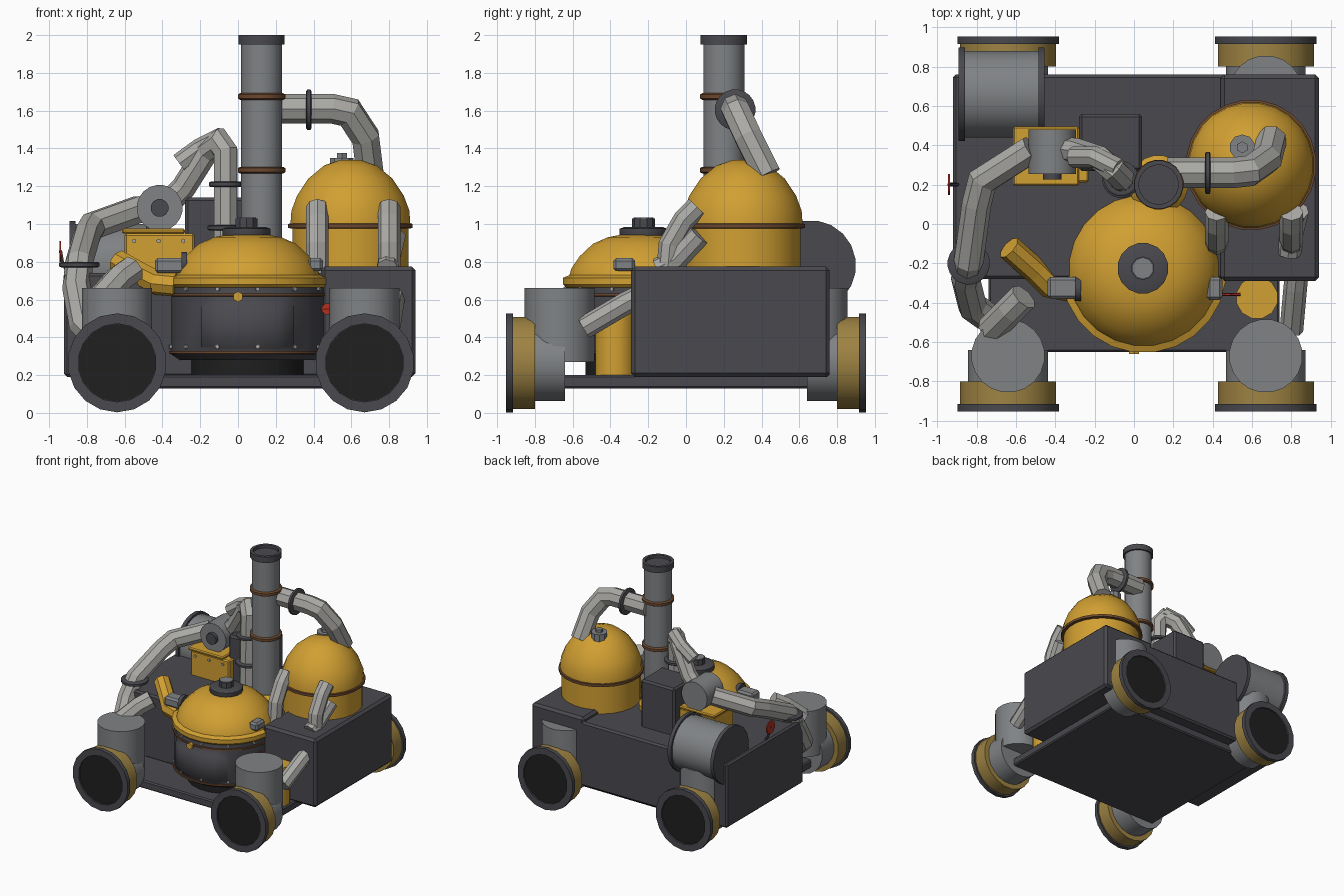
import bpy, bmesh, math
from mathutils import Vector

if "Cube" in bpy.data.objects:
    bpy.data.objects.remove(bpy.data.objects["Cube"])


def material(name, r, g, b):
    m = bpy.data.materials.new(name)
    m.diffuse_color = (r, g, b, 1)
    m.use_nodes = True
    m.node_tree.nodes["Principled BSDF"].inputs["Base Color"].default_value = m.diffuse_color
    return m


DARK = material("dark iron", 0.068, 0.066, 0.076)
BLACK = material("black rubber", 0.014, 0.014, 0.014)
GREY = material("steel grey", 0.215, 0.225, 0.235)
LIGHT = material("light pipe grey", 0.40, 0.395, 0.375)
YELLOW = material("yellow paint", 0.64, 0.35, 0.032)
BRASS = material("dull brass", 0.34, 0.225, 0.055)
COPPER = material("copper brown", 0.15, 0.065, 0.028)
RED = material("red handle", 0.45, 0.03, 0.015)


def finish(name, bm, mat, smooth=True):
    bmesh.ops.recalc_face_normals(bm, faces=bm.faces)
    me = bpy.data.meshes.new(name)
    bm.to_mesh(me)
    bm.free()
    me.materials.append(mat)
    if smooth:
        me.shade_smooth()
        me.set_sharp_from_angle(angle=math.radians(32))
    ob = bpy.data.objects.new(name, me)
    bpy.context.collection.objects.link(ob)
    return ob


def bridge(bm, a, b):
    n = len(a)
    for i in range(n):
        bm.faces.new((a[i], a[(i + 1) % n], b[(i + 1) % n], b[i]))


def lathe(name, profile, centre, mat, axis=(0, 0, 1), n=20, smooth=True):
    """Turn (radius, height) pairs around an axis, with capped ends."""
    bm = bmesh.new()
    q = Vector(axis).to_track_quat('Z', 'Y')
    rings = []
    for r, h in profile:
        rings.append([bm.verts.new(Vector(centre) + q @ Vector(
            (r * math.cos(math.tau * (i + .5) / n), r * math.sin(math.tau * (i + .5) / n), h)))
            for i in range(n)])
    for a, b in zip(rings, rings[1:]):
        bridge(bm, a, b)
    bm.faces.new(rings[0])
    bm.faces.new(rings[-1])
    return finish(name, bm, mat, smooth)


def cyl(name, centre, r, h0, h1, mat, axis=(0, 0, 1), n=20):
    return lathe(name, [(r, h0), (r, h1)], centre, mat, axis, n)


def tube(name, pts, r, mat, n=8):
    """Faceted pipe with mitred bends."""
    bm = bmesh.new()
    pts = [Vector(p) for p in pts]
    dirs = [(b - a).normalized() for a, b in zip(pts, pts[1:])]
    q = dirs[0].to_track_quat('Z', 'Y')
    ring = [bm.verts.new(pts[0] + q @ Vector((r * math.cos(math.tau * i / n), r * math.sin(math.tau * i / n), 0)))
            for i in range(n)]
    bm.faces.new(ring)
    for k, d in enumerate(dirs):
        normal = d + dirs[min(k + 1, len(dirs) - 1)]
        new = [bm.verts.new(v.co + d * ((pts[k + 1] - v.co).dot(normal) / d.dot(normal))) for v in ring]
        bridge(bm, ring, new)
        ring = new
    bm.faces.new(ring)
    return finish(name, bm, mat, False)


def box(name, lo, hi, mat, bevel=0.0):
    bm = bmesh.new()
    bmesh.ops.create_cube(bm, size=1)
    for v in bm.verts:
        v.co = [l + (c + .5) * (h - l) for l, h, c in zip(lo, hi, v.co)]
    if bevel:
        bmesh.ops.bevel(bm, geom=bm.edges[:], offset=bevel, segments=1, affect='EDGES')
    return finish(name, bm, mat, False)


def ring(name, centre, r, width, mat, axis=(0, 0, 1), n=20):
    """Rounded clamp band."""
    w = width / 2
    return lathe(name, [(r * .9, -w), (r, -w * .6), (r, w * .6), (r * .9, w)], centre, mat, axis, n)


# chassis
box("base_plate", (-0.74, -0.65, 0.13), (0.74, 0.66, 0.20), DARK, 0.01)
box("body", (-0.92, -0.28, 0.19), (0.90, 0.76, 0.74), DARK, 0.015)
box("right_body_block", (0.44, -0.29, 0.19), (0.94, 0.76, 0.775), DARK, 0.02)

# four wheels, each with a hub, brass drum and upright leg
for side, x in (("left", -0.64), ("right", 0.67)):
    for end, s in (("front", -1), ("rear", 1)):
        tag, c, ax = f"{end}_{side}", (x, 0, 0.265), (0, s, 0)
        cyl(tag + "_leg", (x, s * 0.67, 0), 0.187, 0.27, 0.66, GREY)
        cyl(tag + "_hub", c, 0.205, 0.64, 0.81, GREY, ax)
        cyl(tag + "_drum", c, 0.247, 0.80, 0.92, BRASS, ax)
        lathe(tag + "_rim", [(0.262, 0.915), (0.262, 0.952), (0.207, 0.952), (0.207, 0.935)], c, DARK, ax, 18)
        cyl(tag + "_wheel_face", c, 0.206, 0.934, 0.94, BLACK, ax, 18)

# front pot: dark vessel with raised front panel
PX, PY = 0.05, -0.235
P = (PX, PY, 0)
cyl("pot_foot", P, 0.30, 0.19, 0.31, BLACK)
pot = lathe("pot", [(0.36, 0.28), (0.405, 0.31), (0.405, 0.345), (0.405, 0.57), (0.405, 0.68)], P, DARK, n=24)
bm = bmesh.new()
bm.from_mesh(pot.data)
panel = [f for f in bm.faces if f.normal.y < -0.80 and 0.4 < f.calc_center_median().z < 0.5]
bmesh.ops.inset_region(bm, faces=panel, thickness=0.006, depth=0.008)
bm.to_mesh(pot.data)
bm.free()
for z in (0.32, 0.625):
    ring("pot_band", (PX, PY, z), 0.415, 0.022, COPPER, n=24)
for z in (0.35, 0.655):
    for i in range(12):
        a = math.tau * i / 12 + math.pi / 24
        ax = (math.cos(a), math.sin(a), 0)
        cyl("pot_rivet", (PX, PY, z), 0.011, 0.395, 0.417, LIGHT, ax, 6)
cyl("pot_badge", (PX - 0.05, PY, 0.615), 0.028, 0.40, 0.425, YELLOW, (0, -1, 0), 6)

# pot lid and knob
lathe("pot_lid", [(0.40, 0.66), (0.42, 0.68), (0.42, 0.715), (0.385, 0.73), (0.375, 0.765), (0.33, 0.83),
                  (0.26, 0.895), (0.18, 0.93), (0.10, 0.945)], P, YELLOW, n=24)
lathe("lid_cap", [(0.12, 0.92), (0.13, 0.94), (0.13, 0.975), (0.10, 0.985)], (0.045, PY + .01, 0), DARK, n=16)
cyl("lid_knob", (0.045, PY + .01, 0), 0.06, 0.98, 1.03, DARK, n=10)
cyl("lid_knob_top", (0.045, PY + .01, 0), 0.052, 1.028, 1.034, GREY, n=10)

# chimney
C = (0.125, 0.2, 0)
lathe("chimney_collar", [(0.15, 0.70), (0.15, 0.78), (0.12, 0.81)], C, YELLOW)
cyl("chimney", C, 0.11, 0.7, 1.97, GREY)
lathe("chimney_mouth", [(0.124, 1.95), (0.124, 2.0), (0.10, 2.0), (0.10, 1.975)], C, DARK)
for z in (1.285, 1.675):
    ring("chimney_band", (C[0], C[1], z), 0.127, 0.036, COPPER)

# domed boiler
D = (0.595, 0.30, 0)
lathe("boiler", [(0.31, 0.73), (0.31, 0.99), (0.32, 1.0), (0.315, 1.07), (0.285, 1.15), (0.225, 1.24),
                 (0.14, 1.31), (0.05, 1.34)], D, YELLOW, n=24)
ring("boiler_band", (D[0], D[1], 0.99), 0.332, 0.035, COPPER, n=24)
cyl("boiler_cap", (0.55, 0.39, 0), 0.065, 1.28, 1.35, GREY, n=10)
cyl("boiler_cap_nut", (0.55, 0.39, 0), 0.03, 1.35, 1.375, GREY, n=6)

# pipe between chimney and boiler
tube("boiler_pipe", [(0.17, 0.26, 1.61), (0.50, 0.26, 1.61), (0.59, 0.27, 1.59), (0.675, 0.33, 1.46),
                     (0.70, 0.43, 1.26)], 0.078, LIGHT)
ring("boiler_pipe_clamp", (0.375, 0.26, 1.605), 0.108, 0.03, DARK, (1, 0, 0))

# pipes from the boiler down to the body
for x in (0.42, 0.80):
    tube("boiler_feed_pipe", [(x, 0.06, 1.09), (x, -0.01, 1.02), (x, -0.085, 0.89), (x, -0.10, 0.72)], 0.06, LIGHT)
tube("outer_feed_pipe", [(0.83, 0.07, 0.94), (0.80, -0.05, 0.81), (0.79, -0.15, 0.76)], 0.06, LIGHT)
tube("front_right_pipe", [(0.83, -0.22, 0.63), (0.82, -0.32, 0.58), (0.80, -0.54, 0.45)], 0.06, LIGHT)
cyl("front_yellow_canister", (0.625, -0.375, 0), 0.108, 0.2, 0.53, YELLOW, n=12)

# rear tank lying across the left corner
T = (0, 0.66, 0.78)
cyl("rear_tank", T, 0.222, -0.88, -0.46, GREY, (1, 0, 0))
for x in (-0.875, -0.47):
    cyl("tank_rim", T, 0.24, x - 0.016, x + 0.016, DARK, (1, 0, 0))

# top machinery: dark housing, yellow case, pump drum
box("dark_housing", (-0.28, 0.27, 0.70), (0.04, 0.56, 1.14), DARK, 0.015)
box("yellow_case", (-0.60, 0.21, 0.72), (-0.23, 0.48, 0.95), YELLOW, 0.01)
box("yellow_case_lid", (-0.615, 0.195, 0.95), (-0.28, 0.495, 0.975), YELLOW, 0.008)
for x in (-0.55, -0.42, -0.29):
    cyl("case_rivet", (x, 0, 0.91), 0.012, -0.215, -0.20, LIGHT, (0, -1, 0), 6)
cyl("pump_drum", (-0.415, 0, 1.085), 0.122, 0.255, 0.48, GREY, (0, 1, 0))
cyl("pump_axle", (-0.415, 0, 1.085), 0.048, 0.225, 0.26, DARK, (0, 1, 0), 12)

# long left hose and pump hose
tube("left_hose", [(-0.75, -0.47, 0.40), (-0.82, -0.42, 0.47), (-0.855, -0.28, 0.66), (-0.84, -0.19, 0.80),
                   (-0.80, 0.10, 0.94), (-0.77, 0.22, 0.99), (-0.52, 0.38, 1.08)], 0.075, LIGHT)
ring("left_hose_clamp", (-0.84, -0.20, 0.785), 0.108, 0.03, DARK)
tube("pump_hose", [(-0.38, 0.38, 1.10), (-0.29, 0.37, 1.19), (-0.17, 0.33, 1.38), (-0.10, 0.27, 1.43),
                   (-0.065, 0.235, 1.38), (-0.065, 0.23, 1.25), (-0.065, 0.22, 0.74)], 0.066, LIGHT)
tube("pump_hose_elbow", [(-0.31, 0.34, 1.32), (-0.20, 0.34, 1.40), (-0.08, 0.28, 1.46)], 0.055, LIGHT)
for z, r in ((1.21, 0.09), (0.98, 0.098)):
    ring("pump_hose_clamp", (-0.065, 0.23, z), r, 0.028, DARK)

# yellow spout, front left feed and lid valves
tube("spout", [(-0.635, -0.12, 0.80), (-0.50, -0.24, 0.725), (-0.43, -0.31, 0.69), (-0.33, -0.33, 0.68)], 0.065, YELLOW)
tube("front_left_pipe", [(-0.56, -0.37, 0.76), (-0.63, -0.44, 0.71), (-0.73, -0.54, 0.60)], 0.075, LIGHT)
box("left_valve", (-0.44, -0.38, 0.74), (-0.28, -0.27, 0.82), GREY, 0.015)
cyl("left_valve_flange", (0, -0.33, 0.79), 0.062, -0.30, -0.27, DARK, (1, 0, 0), 14)
box("right_valve", (0.37, -0.385, 0.75), (0.45, -0.27, 0.82), GREY, 0.015)

# red handles
cyl("left_red_handle", (0, 0.20, 0.855), 0.056, -0.946, -0.936, RED, (1, 0, 0), 10)
tube("left_handle_stem", [(-0.94, 0.2, 0.86), (-0.93, 0.2, 0.80), (-0.88, 0.2, 0.70)], 0.01, DARK, 6)
cyl("right_red_handle", (0.475, 0, 0.55), 0.032, 0.352, 0.364, RED, (0, -1, 0), 8)
tube("right_handle_bar", [(0.44, -0.358, 0.55), (0.54, -0.358, 0.55)], 0.008, RED, 6)
